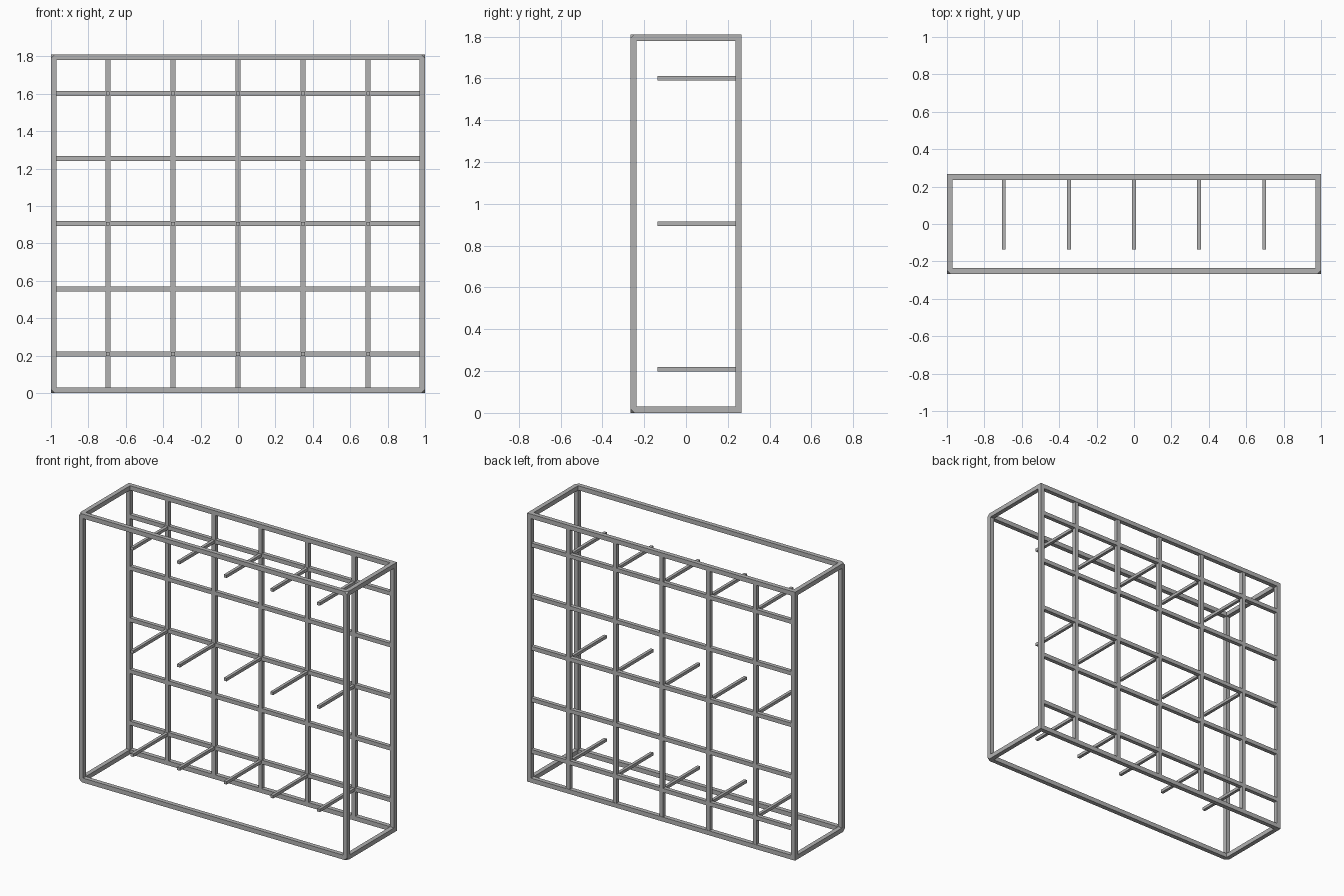
import bpy
import bmesh
from mathutils import Vector

cube = bpy.data.objects.get("Cube")
if cube:
    bpy.data.objects.remove(cube, do_unlink=True)

WIDTH, DEPTH, HEIGHT = 2.0, 0.532, 1.81
TUBE = 0.03      # outer frame tube
BAR = 0.027      # grid bars
PEG = 0.02       # shelf pegs
STEP = 0.348     # grid spacing
MID = HEIGHT / 2

steel = bpy.data.materials.new("grey steel")
steel.use_nodes = True
colour = (0.45, 0.45, 0.45, 1)
steel.diffuse_color = colour
steel.node_tree.nodes["Principled BSDF"].inputs["Base Color"].default_value = colour


def box(name, centre, size, cut_towards=None):
    """Box; optionally clip the vertex pointing in one diagonal direction."""
    bm = bmesh.new()
    bmesh.ops.create_cube(bm, size=1)
    bmesh.ops.scale(bm, vec=size, verts=bm.verts)
    if cut_towards:
        tip = max(bm.verts, key=lambda v: v.co.dot(Vector(cut_towards)))
        bmesh.ops.bevel(bm, geom=[tip], offset=TUBE * 0.65, segments=1, affect='VERTICES')
    mesh = bpy.data.meshes.new(name)
    bm.to_mesh(mesh)
    bm.free()
    mesh.materials.append(steel)
    obj = bpy.data.objects.new(name, mesh)
    obj.location = centre
    bpy.context.collection.objects.link(obj)
    return obj


def side(sign, low, high):
    return low if sign < 0 else high


ex, ey = (WIDTH - TUBE) / 2, (DEPTH - TUBE) / 2
ez = (HEIGHT - TUBE) / 2
signs = (-1, 1)

# Outer frame: four tubes along each axis, between the corner blocks
for a in signs:
    for b in signs:
        fb, tb = side(a, "front", "back"), side(b, "bottom", "top")
        box(f"{fb}_{tb}_rail", (0, a * ey, MID + b * ez), (WIDTH - 2 * TUBE, TUBE, TUBE))
        rl = side(a, "right", "left")
        box(f"{rl}_{tb}_side_rail", (a * ex, 0, MID + b * ez), (TUBE, DEPTH - 2 * TUBE, TUBE))
        fb = side(b, "front", "back")
        box(f"{rl}_{fb}_post", (a * ex, b * ey, MID), (TUBE, TUBE, HEIGHT - 2 * TUBE))

# Corner blocks, clipped at the front
for x in signs:
    for y in signs:
        for z in signs:
            name = "_".join((side(x, "right", "left"), side(y, "front", "back"),
                             side(z, "bottom", "top"), "corner"))
            box(name, (x * ex, y * ey, MID + z * ez), (TUBE,) * 3,
                (x, y, z) if y < 0 else None)

# Back grid
grid_y = DEPTH / 2 - TUBE + BAR / 2
for i in range(-2, 3):
    box(f"grid_upright_{i + 3}", (i * STEP, grid_y, MID), (BAR, BAR, HEIGHT - 2 * TUBE))
    box(f"grid_crossbar_{i + 3}", (0, grid_y, MID + i * STEP), (WIDTH - 2 * TUBE, BAR, BAR))

# Pegs reaching forward from every other crossbar
peg_back, peg_front = DEPTH / 2 - TUBE, -0.136
for row in (-2, 0, 2):
    for i in range(-2, 3):
        box(f"peg_{row + 3}_{i + 3}", (i * STEP, (peg_back + peg_front) / 2, MID + row * STEP),
            (PEG, peg_back - peg_front, PEG))
